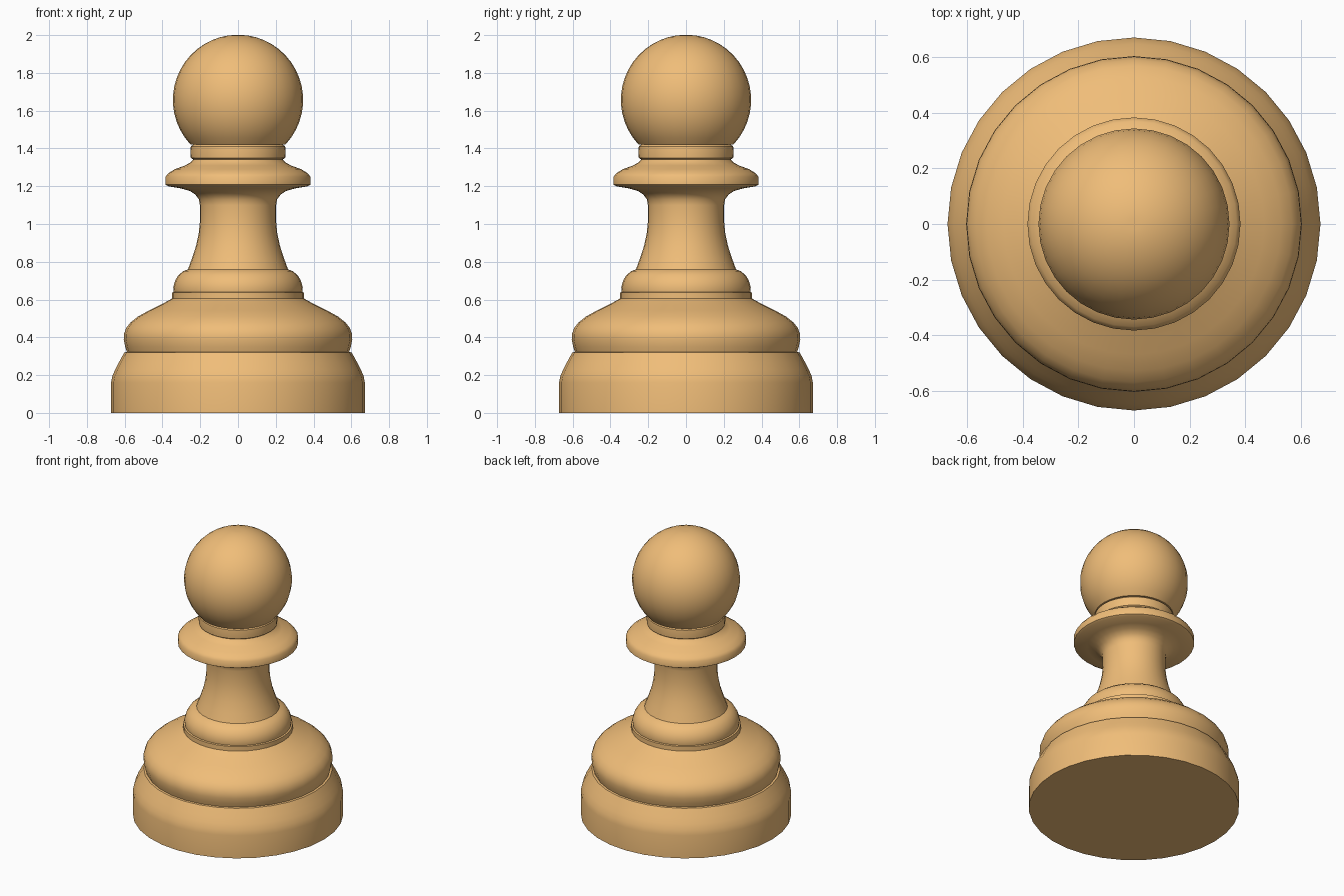
import bpy, bmesh, math

if "Cube" in bpy.data.objects:
    bpy.data.objects.remove(bpy.data.objects["Cube"])

SIDES = 32

wood = bpy.data.materials.new("light_wood")
wood.diffuse_color = (0.87, 0.51, 0.19, 1)
wood.use_nodes = True
wood.node_tree.nodes["Principled BSDF"].inputs["Base Color"].default_value = wood.diffuse_color


def turn(name, profile, cap_bottom=False, cap_top=False):
    """Turn an (r, z) profile, listed bottom to top, around the z axis."""
    bm = bmesh.new()
    rings = []
    for r, z in profile:
        rings.append([bm.verts.new((r * math.cos(a), r * math.sin(a), z))
                      for a in (2 * math.pi * i / SIDES for i in range(SIDES))])
    for low, high in zip(rings, rings[1:]):
        for i in range(SIDES):
            j = (i + 1) % SIDES
            bm.faces.new((low[i], low[j], high[j], high[i]))
    if cap_bottom:
        bm.faces.new(rings[0][::-1])
    if cap_top:
        bm.faces.new(rings[-1])
    mesh = bpy.data.meshes.new(name)
    bm.to_mesh(mesh)
    bm.free()
    mesh.materials.append(wood)
    obj = bpy.data.objects.new(name, mesh)
    bpy.context.collection.objects.link(obj)
    bpy.ops.object.select_all(action='DESELECT')
    obj.select_set(True)
    bpy.context.view_layer.objects.active = obj
    bpy.ops.object.shade_smooth_by_angle(angle=math.radians(42))
    return obj


# Broad foot with a rounded upper edge
turn("base", [(0.672, 0), (0.672, 0.16), (0.665, 0.195), (0.65, 0.23),
              (0.632, 0.265), (0.602, 0.32), (0.588, 0.322)], cap_bottom=True)

# Bulging tier above the foot
turn("shoulder", [(0.588, 0.322), (0.597, 0.35), (0.605, 0.39), (0.603, 0.42),
                  (0.592, 0.45), (0.57, 0.478), (0.53, 0.51), (0.47, 0.543),
                  (0.41, 0.572), (0.35, 0.605)])

# Small stepped ring under the stem
turn("stem_ring", [(0.35, 0.605), (0.35, 0.637), (0.34, 0.64), (0.343, 0.665),
                   (0.333, 0.70), (0.315, 0.73), (0.29, 0.75), (0.265, 0.76)])

# Tapering stem that flares out into the collar
turn("stem_and_collar", [(0.265, 0.76), (0.243, 0.82), (0.222, 0.885), (0.208, 0.95),
                         (0.202, 1.01), (0.202, 1.10), (0.207, 1.13), (0.225, 1.155),
                         (0.255, 1.175), (0.30, 1.188), (0.37, 1.20), (0.384, 1.208),
                         (0.384, 1.25), (0.37, 1.268), (0.335, 1.29), (0.28, 1.31),
                         (0.25, 1.327), (0.238, 1.342)])

# Narrow band below the head
turn("neck_band", [(0.238, 1.342), (0.25, 1.35), (0.252, 1.38), (0.25, 1.41),
                   (0.238, 1.42)])

# Ball head, flattened slightly at the very top
R, CZ = 0.345, 1.657
start, end = math.asin((1.42 - CZ) / R), math.radians(82)
arc = [start + (end - start) * i / 16 for i in range(17)]
head = [(R * math.cos(a), CZ + R * math.sin(a)) for a in arc]
turn("head", [(0.238, 1.42)] + head + [(0.02, 2.0)], cap_top=True)
